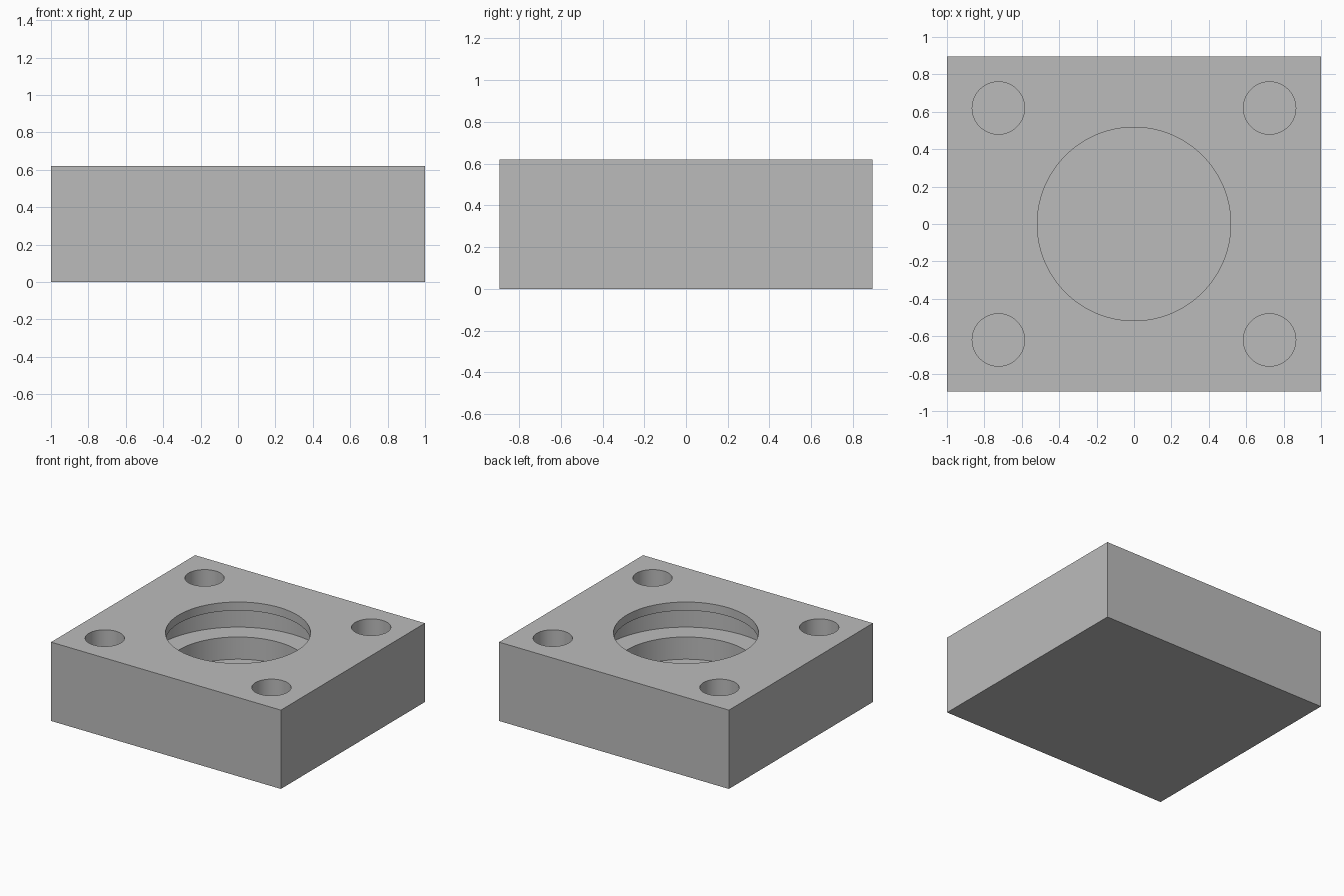
import bpy
from math import radians

default = bpy.data.objects.get("Cube")
if default:
    bpy.data.objects.remove(default, do_unlink=True)

WIDTH, DEPTH, HEIGHT = 2.0, 1.79, 0.62
ABOVE = HEIGHT + 0.1

grey = bpy.data.materials.new("plain grey")
grey.use_nodes = True
colour = (0.5, 0.5, 0.5, 1)
grey.diffuse_color = colour
grey.node_tree.nodes["Principled BSDF"].inputs["Base Color"].default_value = colour

# Rectangular block
bpy.ops.mesh.primitive_cube_add(size=1, location=(0, 0, HEIGHT / 2))
block = bpy.context.object
block.name = "housing_block"
block.scale = (WIDTH, DEPTH, HEIGHT)
bpy.ops.object.transform_apply(location=True, rotation=False, scale=True)
block.data.materials.append(grey)


def cut_round(name, radius, bottom, top, x=0, y=0, sides=64):
    """Remove an upright cylinder from the block."""
    bpy.ops.mesh.primitive_cylinder_add(
        vertices=sides, radius=radius, depth=top - bottom,
        location=(x, y, (top + bottom) / 2))
    cutter = bpy.context.object
    cutter.name = name
    cutter.hide_render = True
    cutter.data.materials.append(grey)
    cut = block.modifiers.new(name, "BOOLEAN")
    cut.operation = "DIFFERENCE"
    cut.solver = "EXACT"
    cut.object = cutter
    bpy.context.view_layer.objects.active = block
    bpy.ops.object.modifier_apply(modifier=name)
    bpy.data.objects.remove(cutter, do_unlink=True)


# Central blind bore with a wider groove hidden under its lip
cut_round("bore", 0.517, 0.17, ABOVE, sides=128)
cut_round("groove", 0.683, 0.345, 0.553, sides=128)

# Four blind corner holes
for x in (-0.725, 0.725):
    for y in (-0.62, 0.62):
        cut_round("corner_hole", 0.14, 0.17, ABOVE, x, y)

# Smooth round walls, sharp rims
bpy.ops.object.select_all(action="DESELECT")
block.select_set(True)
bpy.context.view_layer.objects.active = block
bpy.ops.object.shade_smooth_by_angle(angle=radians(30))
